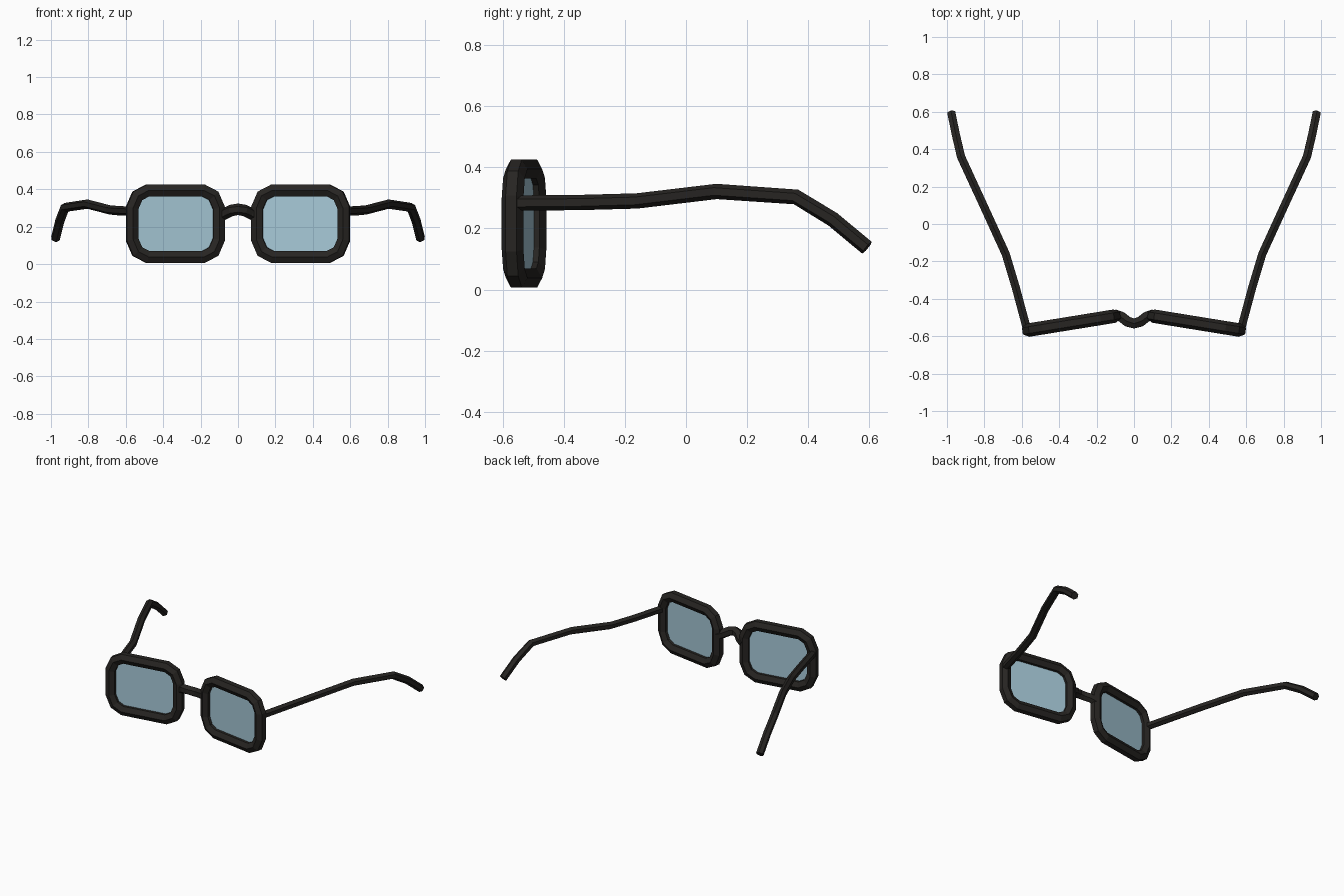
import bpy, bmesh, math
from mathutils import Vector, Matrix

if "Cube" in bpy.data.objects:
    bpy.data.objects.remove(bpy.data.objects["Cube"])


def material(name, color):
    m = bpy.data.materials.new(name)
    m.diffuse_color = color
    m.use_nodes = True
    m.node_tree.nodes["Principled BSDF"].inputs["Base Color"].default_value = m.diffuse_color
    return m


BLACK = material("dark_plastic", (0.02, 0.018, 0.016, 1))
GLASS = material("tinted_glass", (0.38, 0.58, 0.68, 0.75))


def finish(name, bm, mat, mirror):
    bmesh.ops.recalc_face_normals(bm, faces=bm.faces)
    me = bpy.data.meshes.new(name)
    bm.to_mesh(me)
    bm.free()
    me.materials.append(mat)
    ob = bpy.data.objects.new(name, me)
    bpy.context.collection.objects.link(ob)
    if mirror:
        mod = ob.modifiers.new("mirror", 'MIRROR')
        mod.use_mirror_merge = False
    return ob


def tube(path, radius, axis, closed=False, sides=6):
    """Sweep a hexagon along a path, mitred at the bends; one corner points along axis."""
    bm = bmesh.new()
    pts = [Vector(p) for p in path]
    n = len(pts)
    rings = []
    for i, p in enumerate(pts):
        a = pts[i - 1] if closed or i > 0 else None
        b = pts[(i + 1) % n] if closed or i < n - 1 else None
        d1 = (p - a).normalized() if a else (b - p).normalized()
        d2 = (b - p).normalized() if b else d1
        t = (d1 + d2).normalized()
        side = t.cross(Vector(axis)).normalized()
        up = side.cross(t)
        miter = 1 / t.dot(d1) if closed else 1
        rings.append([bm.verts.new(
            p + radius * (up * math.cos(k * math.tau / sides)
                          + side * miter * math.sin(k * math.tau / sides)))
            for k in range(sides)])
    for i in range(n if closed else n - 1):
        r, s = rings[i], rings[(i + 1) % n]
        for k in range(sides):
            j = (k + 1) % sides
            bm.faces.new((r[k], r[j], s[j], s[k]))
    if not closed:
        bm.faces.new(rings[0])
        bm.faces.new(rings[-1])
    return bm


# Rounded rectangle outline shared by rim and lens
quarter = [(0.234, 0.085), (0.206, 0.149), (0.15, 0.178)]
outline = (quarter + [(-x, z) for x, z in reversed(quarter)]
           + [(-x, -z) for x, z in quarter] + [(x, -z) for x, z in reversed(quarter)])
outline = [(x, 0, z) for x, z in outline]
place = Matrix.Translation((0.335, -0.53, 0.216)) @ Matrix.Rotation(math.radians(-9.2), 4, 'Z')

# Rims
bm = tube(outline, 0.036, (0, 1, 0), closed=True)
bm.transform(place)
finish("rims", bm, BLACK, True)

# Lenses
bm = bmesh.new()
bm.faces.new([bm.verts.new(p) for p in outline])
bm.transform(place)
finish("lenses", bm, GLASS, True)

# Bridge
half = [(0.1, -0.485, 0.255), (0.066, -0.497, 0.272), (0.035, -0.522, 0.287)]
arch = [(-x, y, z) for x, y, z in half] + [(0, -0.532, 0.293)] + half[::-1]
finish("bridge", tube(arch, 0.031, (0, 0, 1)), BLACK, False)

# Temple arms
arm = [(0.57, -0.57, 0.283), (0.632, -0.34, 0.285), (0.686, -0.16, 0.29),
       (0.805, 0.10, 0.321), (0.925, 0.36, 0.303), (0.953, 0.48, 0.23), (0.976, 0.592, 0.137)]
finish("temple_arms", tube(arm, 0.025, (0, 0, 1)), BLACK, True)
